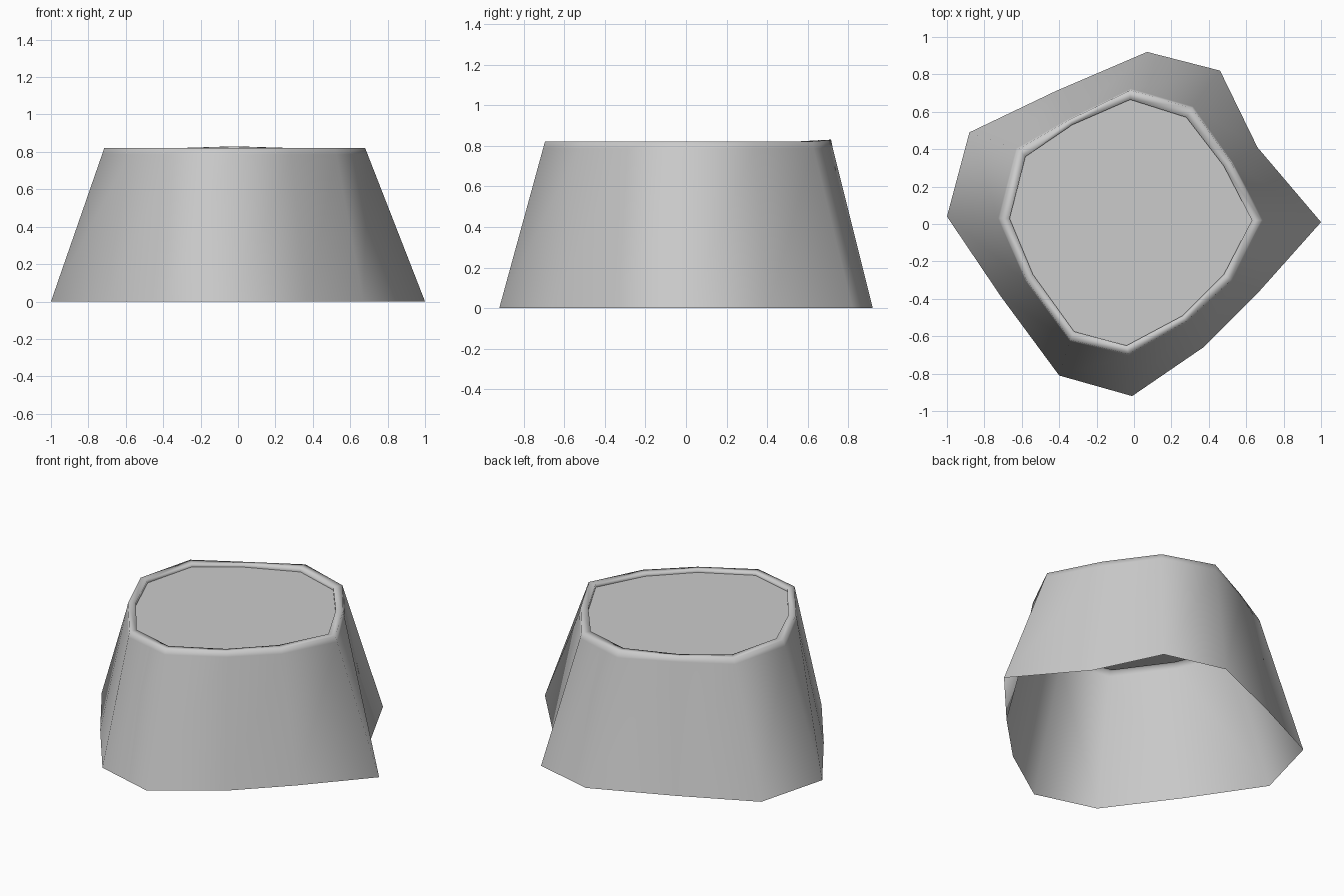
import bpy, bmesh

if "Cube" in bpy.data.objects:
    bpy.data.objects.remove(bpy.data.objects["Cube"])

grey = bpy.data.materials.new("plain grey")
grey.diffuse_color = (0.6, 0.6, 0.6, 1)
grey.use_nodes = True
grey.node_tree.nodes["Principled BSDF"].inputs["Base Color"].default_value = grey.diffuse_color

# Irregular twelve-sided outlines: foot, outer rim edge, inner rim edge
foot = [(1, .01), (.66, .41), (.46, .82), (.07, .92), (-.42, .71), (-.88, .49),
        (-1, .04), (-.71, -.39), (-.40, -.81), (-.01, -.92), (.37, -.66), (.67, -.36)]
rim = [(.68, .02), (.52, .33), (.31, .62), (-.02, .715), (-.34, .56), (-.62, .40),
       (-.715, .03), (-.575, -.30), (-.34, -.62), (-.03, -.695), (.28, -.52), (.52, -.30)]
lip = [(.63, .02), (.48, .31), (.28, .57), (-.02, .665), (-.33, .53), (-.58, .36),
       (-.665, .03), (-.54, -.27), (-.32, -.575), (-.04, -.65), (.26, -.49), (.48, -.27)]
TOP, PEAK = .82, 3      # rim height and the corner that rises slightly


def ring(bm, outline, z, lift=0):
    return [bm.verts.new((x, y, z + (lift if i == PEAK else 0)))
            for i, (x, y) in enumerate(outline)]


def bridge(bm, a, b):
    n = len(a)
    for i in range(n):
        j = (i + 1) % n
        bm.faces.new((a[i], a[j], b[j], b[i]))


def finish(bm, name, smooth):
    mesh = bpy.data.meshes.new(name)
    bm.to_mesh(mesh)
    bm.free()
    for p in mesh.polygons:
        p.use_smooth = smooth
    mesh.materials.append(grey)
    obj = bpy.data.objects.new(name, mesh)
    bpy.context.collection.objects.link(obj)


# Flared wall, open below, with a narrow rolled rim
bm = bmesh.new()
t = .96
shoulder = [(f[0] + (r[0] - f[0]) * t, f[1] + (r[1] - f[1]) * t) for f, r in zip(foot, rim)]
loops = [ring(bm, foot, 0), ring(bm, shoulder, TOP * t), ring(bm, rim, TOP, .01),
         ring(bm, lip, TOP, .008), ring(bm, lip, TOP - .02)]
for a, b in zip(loops, loops[1:]):
    bridge(bm, a, b)
finish(bm, "flared_wall", True)

# Flat panel set just below the rim
bm = bmesh.new()
bm.faces.new(ring(bm, lip, TOP - .02))
finish(bm, "top_panel", False)
